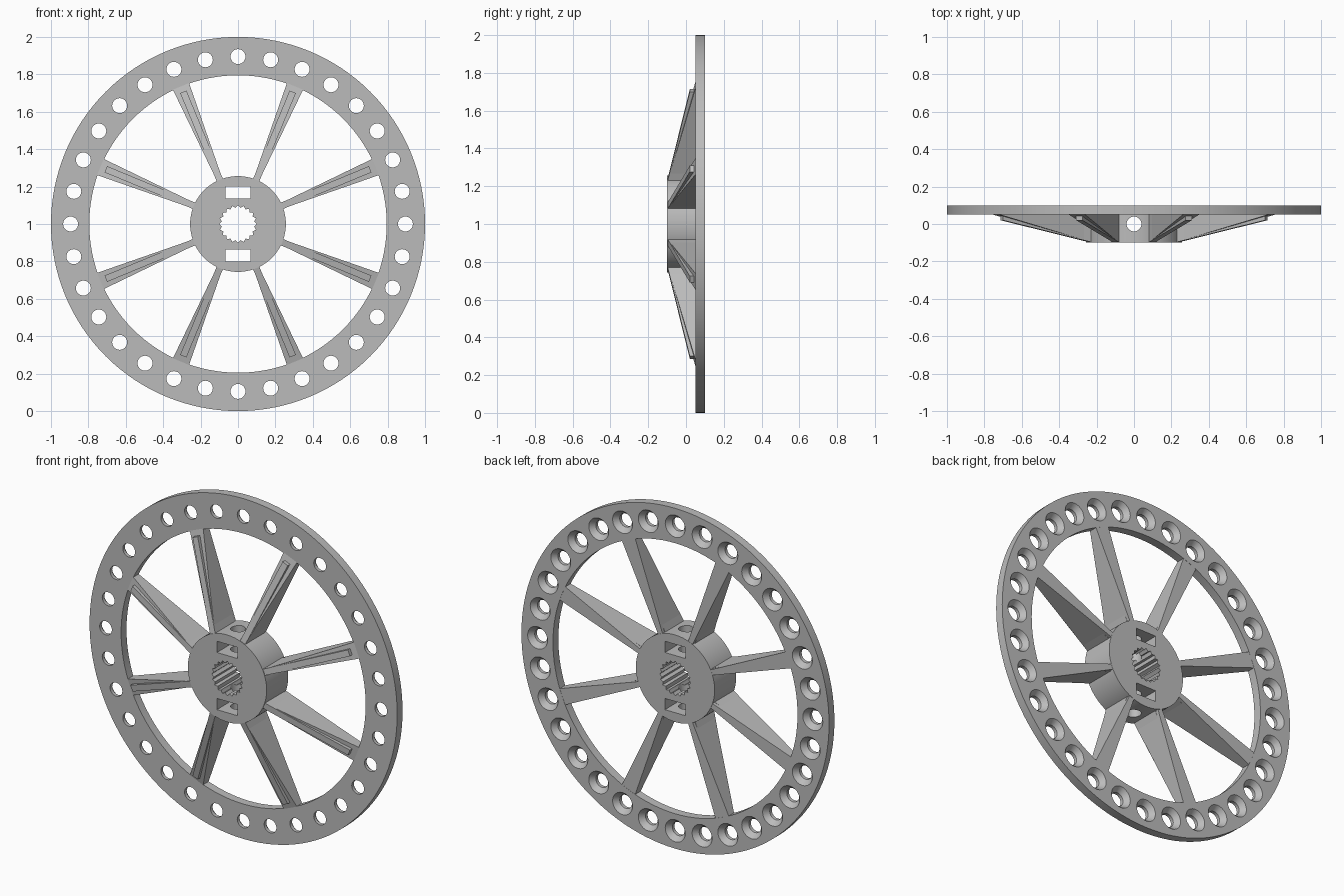
import bpy, bmesh
from math import sin, cos, pi, radians
from mathutils import Matrix, Vector

if "Cube" in bpy.data.objects:
    bpy.data.objects.remove(bpy.data.objects["Cube"], do_unlink=True)

grey = bpy.data.materials.new("plain grey")
grey.use_nodes = True
COLOUR = (0.5, 0.5, 0.5, 1)
grey.diffuse_color = COLOUR
grey.node_tree.nodes["Principled BSDF"].inputs["Base Color"].default_value = COLOUR

CENTRE = Vector((0, 0, 1))          # the axle runs along y through here
FRONT, BACK, RIM_FRONT = -0.1, 0.1, 0.05
HUB_R, RIM_R, RIM_INNER = 0.256, 1.0, 0.795


def circle(r, n):
    return [(r * cos(2 * pi * i / n), r * sin(2 * pi * i / n)) for i in range(n)]


def loft(bm, rings):
    """Skin a stack of equal-length vertex rings and cap both ends."""
    rows = [[bm.verts.new(p) for p in ring] for ring in rings]
    n = len(rows[0])
    for a, b in zip(rows, rows[1:]):
        for i in range(n):
            j = (i + 1) % n
            bm.faces.new((a[i], a[j], b[j], b[i]))
    bm.faces.new(rows[0])
    bm.faces.new(rows[-1])


def prism(bm, outline, y0, y1, shift=(0, 0)):
    loft(bm, [[(x + shift[0], y, z + shift[1]) for x, z in outline] for y in (y0, y1)])


def finish(name, bm, smooth=True):
    bmesh.ops.recalc_face_normals(bm, faces=bm.faces[:])
    mesh = bpy.data.meshes.new(name)
    bm.to_mesh(mesh)
    bm.free()
    mesh.materials.append(grey)
    ob = bpy.data.objects.new(name, mesh)
    ob.location = CENTRE
    bpy.context.collection.objects.link(ob)
    return ob


def carve(ob, cutters):
    """Subtract each cutter in turn, then bake the result."""
    bpy.context.view_layer.update()
    for c in cutters:
        mod = ob.modifiers.new("cut", 'BOOLEAN')
        mod.operation, mod.solver, mod.object = 'DIFFERENCE', 'EXACT', c
    graph = bpy.context.evaluated_depsgraph_get()
    baked = bpy.data.meshes.new_from_object(ob.evaluated_get(graph))
    ob.modifiers.clear()
    ob.data = baked
    for c in cutters:
        bpy.data.objects.remove(c, do_unlink=True)


def shade(ob):
    bpy.ops.object.select_all(action='DESELECT')
    ob.select_set(True)
    bpy.context.view_layer.objects.active = ob
    bpy.ops.object.shade_smooth_by_angle(angle=radians(25))


# Rim: flat ring with a circle of countersunk screw holes
bm = bmesh.new()
prism(bm, circle(RIM_R, 128), RIM_FRONT, BACK)
rim = finish("rim", bm)

bm = bmesh.new()
prism(bm, circle(RIM_INNER, 128), 0, 0.2)
HOLES = 32
for i in range(HOLES):
    a = 2 * pi * i / HOLES
    rings = []
    for y, r in ((0, 0.04), (0.07, 0.04), (0.1, 0.065), (0.106, 0.07)):
        rings.append([(x + 0.895 * cos(a), y, z + 0.895 * sin(a)) for x, z in circle(r, 24)])
    loft(bm, rings)
carve(rim, [finish("rim_cutter", bm)])
shade(rim)

# Hub: drum with a splined bore, two nut slots and a cross hole
bm = bmesh.new()
prism(bm, circle(HUB_R, 96), FRONT, BACK)
hub = finish("hub", bm)

TEETH = 20
STEPS = 4 * TEETH
spline = []
for i in range(STEPS):
    a = 2 * pi * i / STEPS
    r = 0.094 + 0.007 * cos(TEETH * a)
    spline.append((r * cos(a), r * sin(a)))
bm = bmesh.new()
prism(bm, spline, -0.2, 0.2)
bore = finish("bore_cutter", bm)

bm = bmesh.new()
slot = [(-0.067, -0.033), (0.067, -0.033), (0.067, 0.033), (-0.067, 0.033)]
for side in (-1, 1):
    prism(bm, slot, -0.2, 0.2, (0, side * 0.168))
slots = finish("slot_cutter", bm)

bm = bmesh.new()
loft(bm, [[(x, y, z) for x, y in circle(0.04, 32)] for z in (-0.4, 0.4)])
cross = finish("cross_hole_cutter", bm)
carve(hub, [bore, slots, cross])
shade(hub)


# Spokes: a wedge widening to the rim, with a thin stiffening fin in front
def slab(bm, sections):
    """Loft rectangles given as (radius, half width, front y, back y)."""
    loft(bm, [[(r, f, -w), (r, f, w), (r, b, w), (r, b, -w)] for r, w, f, b in sections])


INSET = 0.001
for k in range(8):
    bm = bmesh.new()
    slab(bm, [(0.245, 0.015, FRONT + INSET, BACK - INSET),
              (0.8, 0.047, RIM_FRONT + INSET, BACK - INSET)])
    slab(bm, [(0.245, 0.018, FRONT + INSET, 0.08), (0.765, 0.018, 0.02, 0.08)])
    spin = Matrix.Rotation(radians(22.5 + 45 * k), 4, 'Y')
    bmesh.ops.transform(bm, matrix=spin, verts=bm.verts[:])
    finish(f"spoke_{k + 1}", bm)
